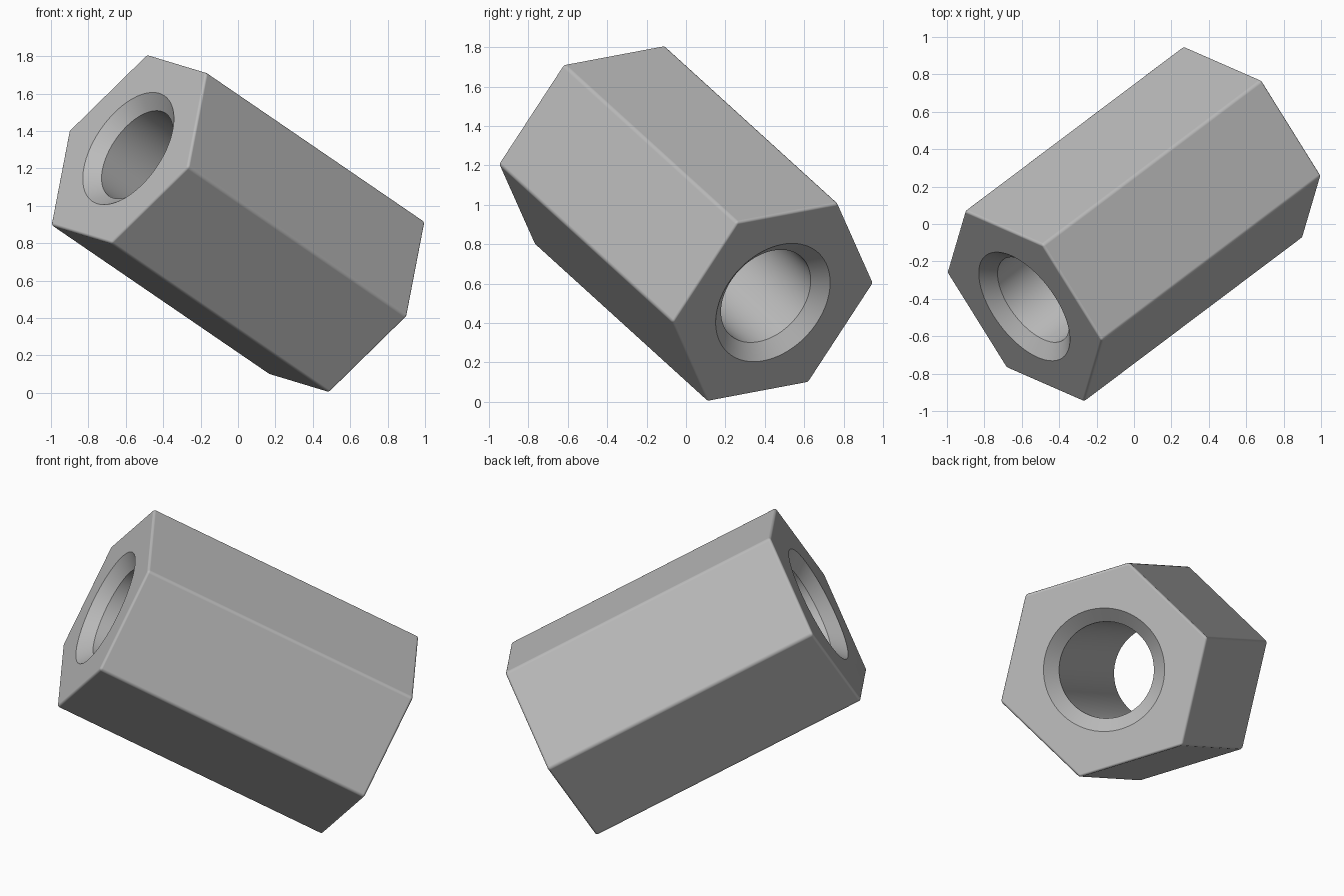
import bpy
import bmesh
from math import cos, sin, tau
from mathutils import Matrix, Vector

default = bpy.data.objects.get("Cube")
if default:
    bpy.data.objects.remove(default, do_unlink=True)

HALF = 0.836       # half the length along the axis
RADIUS = 0.61      # hexagon corner radius
BORE = 0.268
RIM = 0.342
SINK = 0.068       # countersink depth
OVER = 0.05        # cutter overshoot past the ends


def lathe(name, profile, sides):
    """Closed solid from (radius, height) rings, bottom to top."""
    bm = bmesh.new()
    rings = [[bm.verts.new((r * cos(tau * i / sides), r * sin(tau * i / sides), z))
              for i in range(sides)] for r, z in profile]
    for low, high in zip(rings, rings[1:]):
        for i in range(sides):
            j = (i + 1) % sides
            bm.faces.new((low[i], low[j], high[j], high[i]))
    bm.faces.new(rings[0][::-1])
    bm.faces.new(rings[-1])
    mesh = bpy.data.meshes.new(name)
    bm.to_mesh(mesh)
    bm.free()
    obj = bpy.data.objects.new(name, mesh)
    bpy.context.collection.objects.link(obj)
    return obj


grey = bpy.data.materials.new("plain grey")
grey.use_nodes = True
colour = (0.5, 0.5, 0.5, 1)
grey.diffuse_color = colour
grey.node_tree.nodes["Principled BSDF"].inputs["Base Color"].default_value = colour

# Hexagonal body with softly rounded edges
body = lathe("hex_spacer", [(RADIUS, -HALF), (RADIUS, HALF)], 6)
body.data.materials.append(grey)

# Through bore with a countersink at each end
flare = RIM + OVER * (RIM - BORE) / SINK
half_bore = [(BORE, HALF - SINK), (flare, HALF + OVER)]
cutter = lathe("bore_cutter", [(r, -z) for r, z in reversed(half_bore)] + half_bore, 64)
cutter.data.materials.append(grey)
cutter.hide_render = True

bevel = body.modifiers.new("rounded_edges", "BEVEL")
bevel.width = 0.014
bevel.segments = 4
bevel.limit_method = "ANGLE"
cut = body.modifiers.new("bore", "BOOLEAN")
cut.operation = "DIFFERENCE"
cut.solver = "EXACT"
cut.object = cutter

bpy.ops.object.select_all(action="DESELECT")
body.select_set(True)
bpy.context.view_layer.objects.active = body
for name in ("rounded_edges", "bore"):
    bpy.ops.object.modifier_apply(modifier=name)
bpy.data.objects.remove(cutter, do_unlink=True)

# Smooth bore and edge rounding, flat sides
bpy.ops.object.shade_smooth_by_angle(angle=0.56)
weighted = body.modifiers.new("flat_sides", "WEIGHTED_NORMAL")
weighted.keep_sharp = True

# Tilt the long axis and turn one hexagon corner into place
axis = Vector((-0.585, -0.44, 0.4)).normalized()
corner = Vector((-0.415, 0.18, -0.405))
corner = (corner - axis * corner.dot(axis)).normalized()
turn = Matrix((corner, axis.cross(corner), axis)).transposed()
body.matrix_world = Matrix.Translation((0, 0, 0.905)) @ turn.to_4x4()
